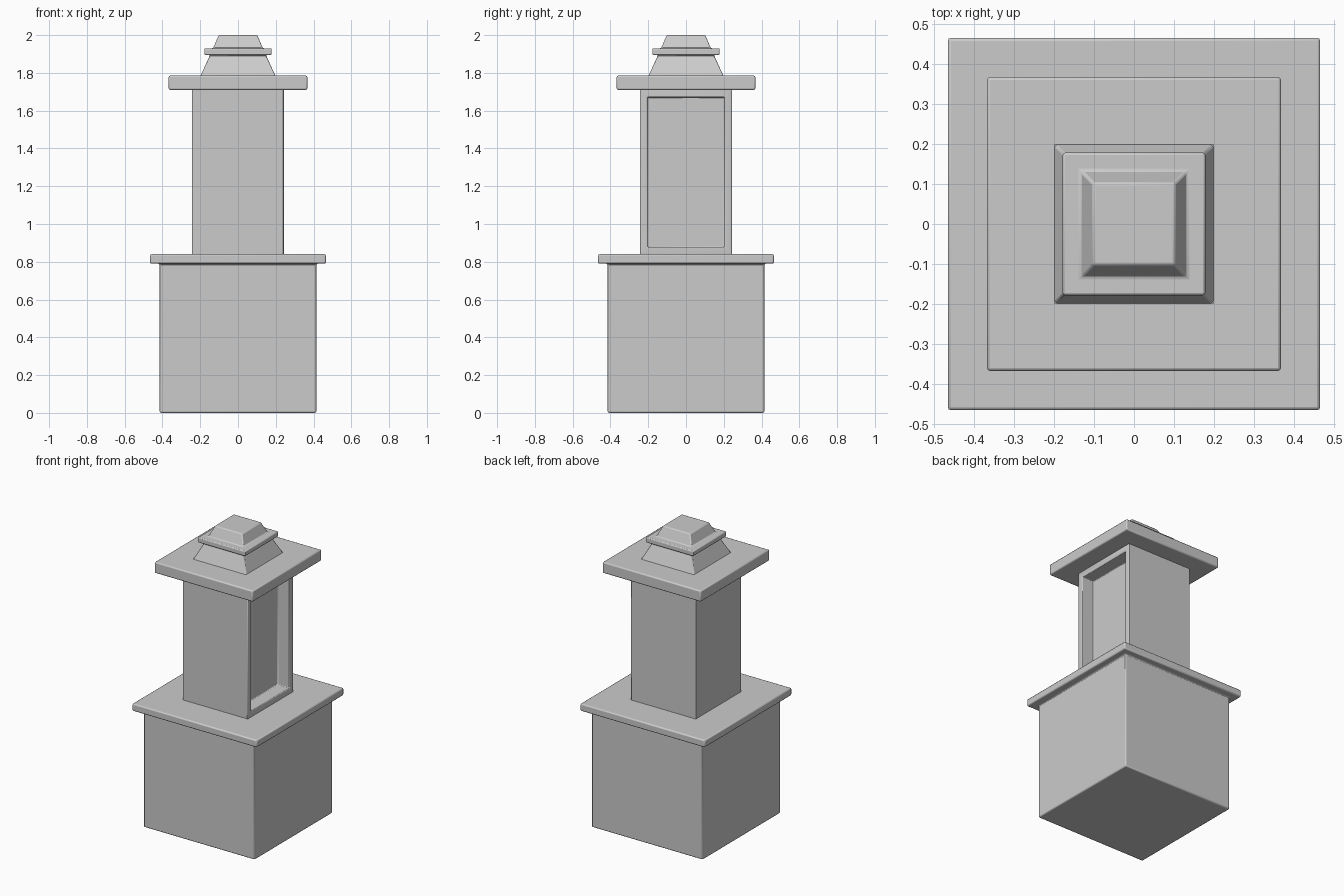
import bpy, bmesh

if "Cube" in bpy.data.objects:
    bpy.data.objects.remove(bpy.data.objects["Cube"])


def square_loft(name, profile, cap_bottom=False, cap_top=False, panel=None, bevel=0.008):
    """Stack square rings (half width, z) into a shell with softened edges."""
    bm = bmesh.new()
    corners = ((-1, -1), (1, -1), (1, 1), (-1, 1))
    rings = [[bm.verts.new((sx * r, sy * r, z)) for sx, sy in corners] for r, z in profile]
    for low, high in zip(rings, rings[1:]):
        for i in range(4):
            j = (i + 1) % 4
            bm.faces.new((low[i], low[j], high[j], high[i]))
    if cap_bottom:
        bm.faces.new(rings[0][::-1])
    if cap_top:
        bm.faces.new(rings[-1])
    bm.normal_update()
    # sunken panel on the +x side
    if panel:
        margin, depth = panel
        face = max(bm.faces, key=lambda f: f.normal.x)
        bmesh.ops.inset_region(bm, faces=[face], thickness=margin, use_boundary=True)
        bmesh.ops.inset_region(bm, faces=[face], thickness=0.0001, depth=0)
        for v in face.verts:
            v.co.x -= depth
    mesh = bpy.data.meshes.new(name)
    bm.to_mesh(mesh)
    bm.free()
    obj = bpy.data.objects.new(name, mesh)
    bpy.context.collection.objects.link(obj)
    mod = obj.modifiers.new("soft_edges", 'BEVEL')
    mod.width = bevel
    mod.segments = 2
    mod.limit_method = 'ANGLE'
    bpy.ops.object.select_all(action='DESELECT')
    obj.select_set(True)
    bpy.context.view_layer.objects.active = obj
    bpy.ops.object.shade_smooth_by_angle()
    return obj


# Pedestal block with its overhanging ledge
square_loft("pedestal", [(0.415, 0), (0.415, 0.79), (0.465, 0.79), (0.465, 0.84), (0.243, 0.84)],
            cap_bottom=True)

# Column with a sunken panel on its right side
square_loft("column", [(0.243, 0.84), (0.243, 1.71)], panel=(0.055, 0.09), bevel=0.005)

# Wide roof slab
square_loft("roof_slab", [(0.243, 1.71), (0.367, 1.71), (0.367, 1.785), (0.198, 1.785)])

# Tapered neck, small lip and tapered cap
square_loft("finial", [(0.198, 1.785), (0.148, 1.895), (0.178, 1.895), (0.178, 1.93),
                       (0.132, 1.93), (0.102, 2.0)], cap_top=True, bevel=0.006)
